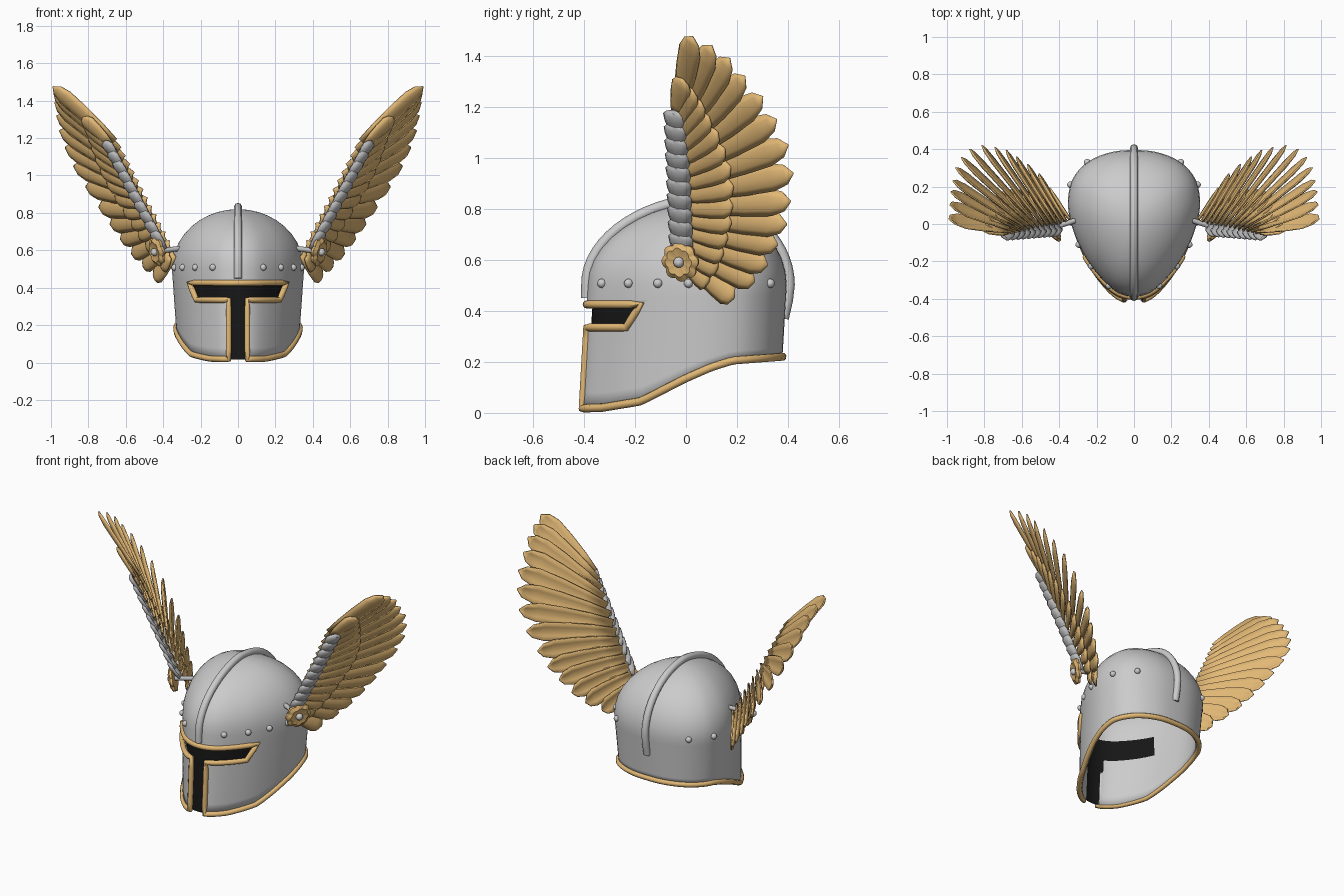
import bpy, bmesh, math
from mathutils import Vector as V

if "Cube" in bpy.data.objects:
    bpy.data.objects.remove(bpy.data.objects["Cube"])

def material(name, col):
    m = bpy.data.materials.new(name)
    m.diffuse_color = (*col, 1)
    m.use_nodes = True
    m.node_tree.nodes["Principled BSDF"].inputs["Base Color"].default_value = m.diffuse_color
    return m

GOLD = material("gold", (0.76, 0.48, 0.18))
BLACK = material("black", (0.008, 0.008, 0.008))
STEEL = material("dark_steel", (0.5, 0.5, 0.51))
SILVER = material("bright_steel", (1, 1, 1))

def activate(o):
    bpy.ops.object.select_all(action='DESELECT')
    o.select_set(True)
    bpy.context.view_layer.objects.active = o

def finish(bm, name, mat=None, mirror=False, thick=0, angle=40):
    bmesh.ops.recalc_face_normals(bm, faces=bm.faces)
    me = bpy.data.meshes.new(name)
    bm.to_mesh(me)
    bm.free()
    o = bpy.data.objects.new(name, me)
    bpy.context.collection.objects.link(o)
    if mat:
        me.materials.append(mat)
    if thick:
        s = o.modifiers.new("thick", 'SOLIDIFY')
        s.thickness, s.offset = thick, -1
    if mirror:
        o.modifiers.new("mirror", 'MIRROR')
    activate(o)
    bpy.ops.object.shade_smooth_by_angle(angle=math.radians(angle))
    return o

def grid(bm, rows, closed=False):
    vs = [[bm.verts.new(p) for p in r] for r in rows]
    n = len(vs[0])
    for a, b in zip(vs, vs[1:]):
        for j in range(n if closed else n - 1):
            k = (j + 1) % n
            bm.faces.new((a[j], a[k], b[k], b[j]))
    return vs

def tube(name, pts, r, mat=None, cyclic=False):
    cu = bpy.data.curves.new(name, 'CURVE')
    cu.dimensions, cu.bevel_depth, cu.bevel_resolution = '3D', r, 2
    cu.use_fill_caps = True
    sp = cu.splines.new('POLY')
    sp.points.add(len(pts) - 1)
    for q, p in zip(sp.points, pts):
        q.co = (*p, 1)
    sp.use_cyclic_u = cyclic
    o = bpy.data.objects.new(name, cu)
    bpy.context.collection.objects.link(o)
    if mat:
        cu.materials.append(mat)
    activate(o)
    bpy.ops.object.convert(target='MESH')
    bpy.ops.object.shade_smooth_by_angle(angle=math.radians(50))

# Helmet surface: half plan from front to back, domed above z = 0.5
PLAN = [(0, -.385), (.06, -.375), (.12, -.342), (.19, -.273), (.26, -.178), (.32, -.05),
        (.352, .08), (.345, .19), (.31, .27), (.235, .34), (.12, .385), (0, .395)]
BASE, RISE = .5, .32

def plan(u):
    q = [V((-PLAN[1][0], PLAN[1][1]))] + [V(p) for p in PLAN] + [V((-PLAN[-2][0], PLAN[-2][1]))]
    f = min(u, .99999) * (len(PLAN) - 1)
    i, t = int(f), f - int(f)
    a, b, c, d = q[i:i + 4]
    return .5 * (2 * b + (c - a) * t + (2 * a - 5 * b + 4 * c - d) * t * t + (3 * b - a - 3 * c + d) * t ** 3)

def surf(u, z, off=0):
    p = plan(abs(u))
    x, y = p.x * (1 if u >= 0 else -1), p.y
    if z > BASE:
        s = math.sqrt(max(0, 1 - ((z - BASE) / RISE) ** 2))
        x, y = x * s, .03 + (y - .03) * (s ** 1.2 if y < .03 else s)
    else:
        k = (BASE - z) / BASE
        x, y = x * (1 - .1 * k), y - .03 * k
    p = V((x, y, z))
    return p + off * (p - V((0, .03, .4))).normalized()

def solve(axis, val, z):
    lo, hi = (0, .54) if axis == 0 else (0, 1)
    for _ in range(30):
        m = (lo + hi) / 2
        lo, hi = (m, hi) if surf(m, z)[axis] < val else (lo, m)
    return lo

def front(x, z, off=0):
    return surf(math.copysign(solve(0, abs(x), z), x), z, off)

RIM = [(-.42, .016), (-.3, .02), (-.15, .045), (.02, .135), (.12, .18), (.2, .205), (.42, .222)]

def rim(u):
    y = plan(abs(u)).y
    for (a, za), (b, zb) in zip(RIM, RIM[1:]):
        if y <= b:
            return za + (zb - za) * (y - a) / (b - a)

# Steel shell, with the T-shaped opening cut out
N = 72
us = [-1 + 2 * j / N for j in range(N)]
rows = [[surf(u, rim(u) + (BASE - rim(u)) * i / 8) for u in us] for i in range(9)]
rows += [[surf(u, BASE + RISE * math.sin(math.radians(a))) for u in us] for a in range(9, 88, 9)]
bm = bmesh.new()
top = grid(bm, rows, True)[-1]
apex = bm.verts.new((0, .03, BASE + RISE))
for j in range(N):
    bm.faces.new((top[j], top[(j + 1) % N], apex))
shell = finish(bm, "helmet_shell", SILVER, thick=.02)

T = [(.05, -.1), (.05, .335), (.222, .335), (.26, .425)]
outline = T + [(-x, z) for x, z in reversed(T)]
bm = bmesh.new()
grid(bm, [[(x, y, z) for x, z in outline] for y in (-.7, -.1)], True)
bmesh.ops.holes_fill(bm, edges=bm.edges)
cutter = finish(bm, "opening_cutter")
cutter.hide_render = True
b = shell.modifiers.new("opening", 'BOOLEAN')
b.operation, b.object, b.solver = 'DIFFERENCE', cutter, 'EXACT'
activate(shell)
for i, m in enumerate(("thick", "opening")):
    bpy.ops.object.modifier_move_to_index(modifier=m, index=i)
for m in ("thick", "opening"):
    bpy.ops.object.modifier_apply(modifier=m)
bpy.data.objects.remove(cutter)

# Black lining behind the opening
bm = bmesh.new()
for w, z0, z1 in ((.28, .31, .45), (.07, .0, .32)):
    grid(bm, [[front(w * (i / 10 - 1), z0 + (z1 - z0) * k / 4, -.023) for i in range(21)] for k in range(5)])
finish(bm, "visor_lining", BLACK)

# Gold trim: round the opening, then along the lower rim
def line(a, b, n):
    return [front(a[0] + (b[0] - a[0]) * i / n, a[1] + (b[1] - a[1]) * i / n) for i in range(n)]

T[0] = (.05, .016)
c = T + [(-x, z) for x, z in reversed(T)]
trim = []
for k, n in enumerate((6, 8, 3, 20, 3, 8, 6)):
    trim += line(c[k], c[k + 1], n)
u0 = solve(0, .05, .016)
lower = [u0 + (1 - u0) * i / 40 for i in range(41)]
trim += [surf(-u, rim(u)) for u in lower]
trim += [surf(u, rim(u)) for u in reversed(lower[1:-1])]
tube("gold_trim", trim, .016, GOLD, True)

# Crest ridge over the crown
arc = [math.radians(a) for a in range(0, 91, 6)]
crest = [surf(0, .45, .002)] + [surf(0, BASE + RISE * math.sin(a), .004 + .008 * math.sin(a)) for a in arc]
crest += [surf(1, BASE + RISE * math.sin(a), .01) for a in reversed(arc[:-1])]
crest += [surf(1, .44, .006), surf(1, .37, -.006)]
tube("crest_ridge", crest, .022, SILVER)

# Rivets
def ball(bm, p, r):
    g = bmesh.ops.create_uvsphere(bm, u_segments=12, v_segments=8, radius=r)
    bmesh.ops.translate(bm, verts=g['verts'], vec=p)

bm = bmesh.new()
for y in (-.33, -.225, -.11, .01, .21, .33):
    ball(bm, surf(solve(1, y, .508), .508), .018)
finish(bm, "rivets", SILVER, mirror=True)

# Wings: feathers fan out from a line running from A up to B
A, B = V((.34, .02, .585)), V((.66, -.03, 1.18))
NORM = V((.264, -.135, -.132)).normalized()
TIPS = [(.99, .025, 1.475), (.985, .10, 1.44), (.98, .17, 1.39), (.97, .23, 1.32), (.955, .30, 1.24),
        (.925, .355, 1.15), (.88, .40, 1.05), (.815, .42, .94), (.745, .41, .83), (.685, .395, .74),
        (.63, .36, .66), (.57, .32, .58), (.51, .27, .515), (.45, .19, .45)]
SHAPE = [(0, .45), (.25, .75), (.55, .95), (.8, 1), (.93, .7), (1, .08)]

def feather(bm, root, tip, w, arch=.35, tilt=-.3):
    d = tip - root
    side = NORM.cross(d).normalized() + NORM * tilt
    grid(bm, [[root + d * t + side * (s * w * k / 2) + NORM * ((1 - s * s) * w * k * arch * .5)
               for s in (-1, -.5, 0, .5, 1)] for t, k in SHAPE])

for name, frac, w, lift in (("long_feathers", 1, .108, 0), ("middle_feathers", .47, .095, .03)):
    bm = bmesh.new()
    for i, t in enumerate(TIPS):
        root = B.lerp(A, i / (len(TIPS) - 1))
        feather(bm, root + NORM * lift, root + (V(t) - root) * frac + NORM * lift * .7, w)
    finish(bm, name, GOLD, True, .008)

# Grey overlapping scales along the leading edge
bm = bmesh.new()
C0, C1 = V((.415, -.015, .65)), V((.67, -.035, 1.13))
up = (C1 - C0).normalized()
for i in range(10):
    p = C0.lerp(C1, i / 9)
    feather(bm, p - up * .05, p + up * .07 + NORM * .012, .108, .5, 0)
finish(bm, "arm_scales", STEEL, True, .012)

# Rosette and peg at each wing root
C = V((.425, -.018, .595))
FACE = V((.85, -.42, -.2)).normalized()
ex = FACE.cross(V((0, 0, 1))).normalized()
ey = FACE.cross(ex)

def ring(r, h):
    out = []
    for j in range(64):
        a = math.tau * j / 64
        q = r * (.86 + .14 * abs(math.cos(4 * a)))
        out.append(C + ex * q * math.cos(a) + ey * q * math.sin(a) + FACE * h)
    return out

bm = bmesh.new()
grid(bm, [ring(.01, 0), ring(.078, 0), ring(.08, .014), ring(.058, .028), ring(.025, .02), ring(.003, .02)], True)
bmesh.ops.holes_fill(bm, edges=bm.edges)
finish(bm, "rosette", GOLD, True)
bm = bmesh.new()
ball(bm, C + FACE * .024, .021)
finish(bm, "rosette_stud", SILVER, mirror=True)
for s in (1, -1):
    tube("wing_peg", [(s * .31, .02, .61), (s * C.x, C.y, C.z)], .014, STEEL)
